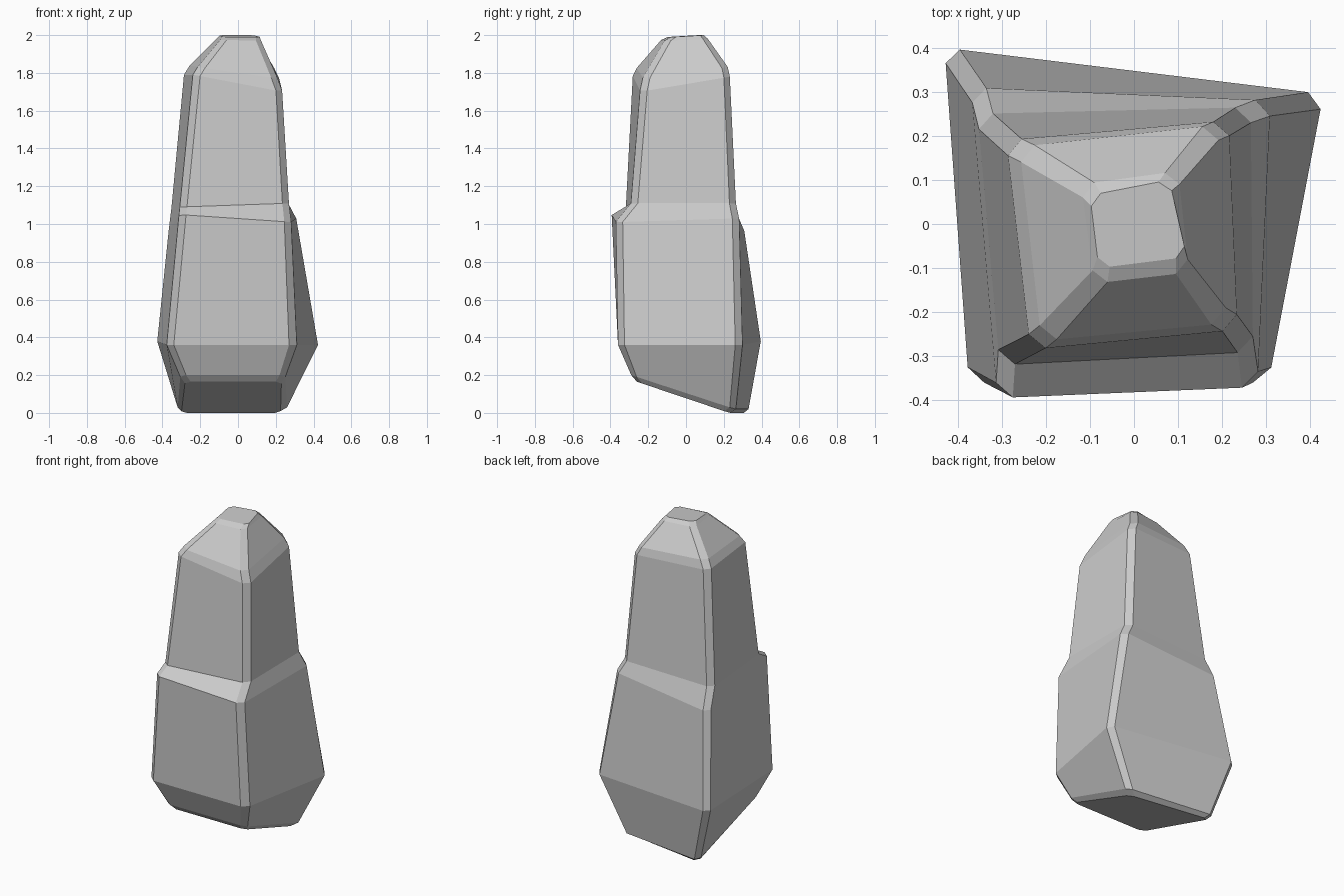
import bpy, bmesh
from mathutils import Vector

# Each ring: chamfer size, then front-left, front-right, back-right, back-left corners
RINGS = [
    (.03, (-.28, -.26, .165), (.23, -.26, .165), (.225, .23, .0), (-.30, .31, .0)),     # underside
    (.03, (-.305, -.29, .20), (.25, -.29, .20), (.26, .26, .02), (-.32, .335, .02)),    # lower edge
    (.035, (-.375, -.36, .36), (.305, -.36, .36), (.43, .295, .36), (-.43, .40, .38)),  # widest
    (.035, (-.31, -.395, 1.05), (.28, -.37, 1.01), (.31, .28, 1.03), (-.37, .31, .96)), # ledge lip
    (.035, (-.305, -.32, 1.09), (.27, -.29, 1.11), (.265, .265, 1.11), (-.355, .25, 1.09)),
    (.035, (-.235, -.285, 1.79), (.235, -.24, 1.70), (.215, .235, 1.78), (-.29, .19, 1.79)),
    (.035, (-.21, -.265, 1.83), (.21, -.225, 1.77), (.19, .225, 1.83), (-.26, .175, 1.84)),
    (.03, (-.09, -.135, 1.975), (.125, -.11, 1.97), (.10, .12, 1.98), (-.12, .09, 1.98)),
    (.025, (-.08, -.10, 1.99), (.12, -.075, 1.99), (.08, .10, 2.0), (-.10, .065, 2.0)), # top
]


def chamfered(ring):
    c, pts = ring[0], [Vector(p) for p in ring[1:]]
    out = []
    for i, p in enumerate(pts):
        for q in (pts[i - 1], pts[(i + 1) % 4]):
            out.append(p + (q - p).normalized() * c)
    return out


# Rock body: loft through the rings
bm = bmesh.new()
loops = [[bm.verts.new(p) for p in chamfered(r)] for r in RINGS]
for a, b in zip(loops, loops[1:]):
    for i in range(8):
        j = (i + 1) % 8
        bm.faces.new((a[i], a[j], b[j], b[i]))
bm.faces.new(loops[0][::-1])
bm.faces.new(loops[-1])
bmesh.ops.recalc_face_normals(bm, faces=bm.faces)
mesh = bpy.data.meshes.new("standing_rock")
bm.to_mesh(mesh)
bm.free()
bpy.context.collection.objects.link(bpy.data.objects.new("standing_rock", mesh))
